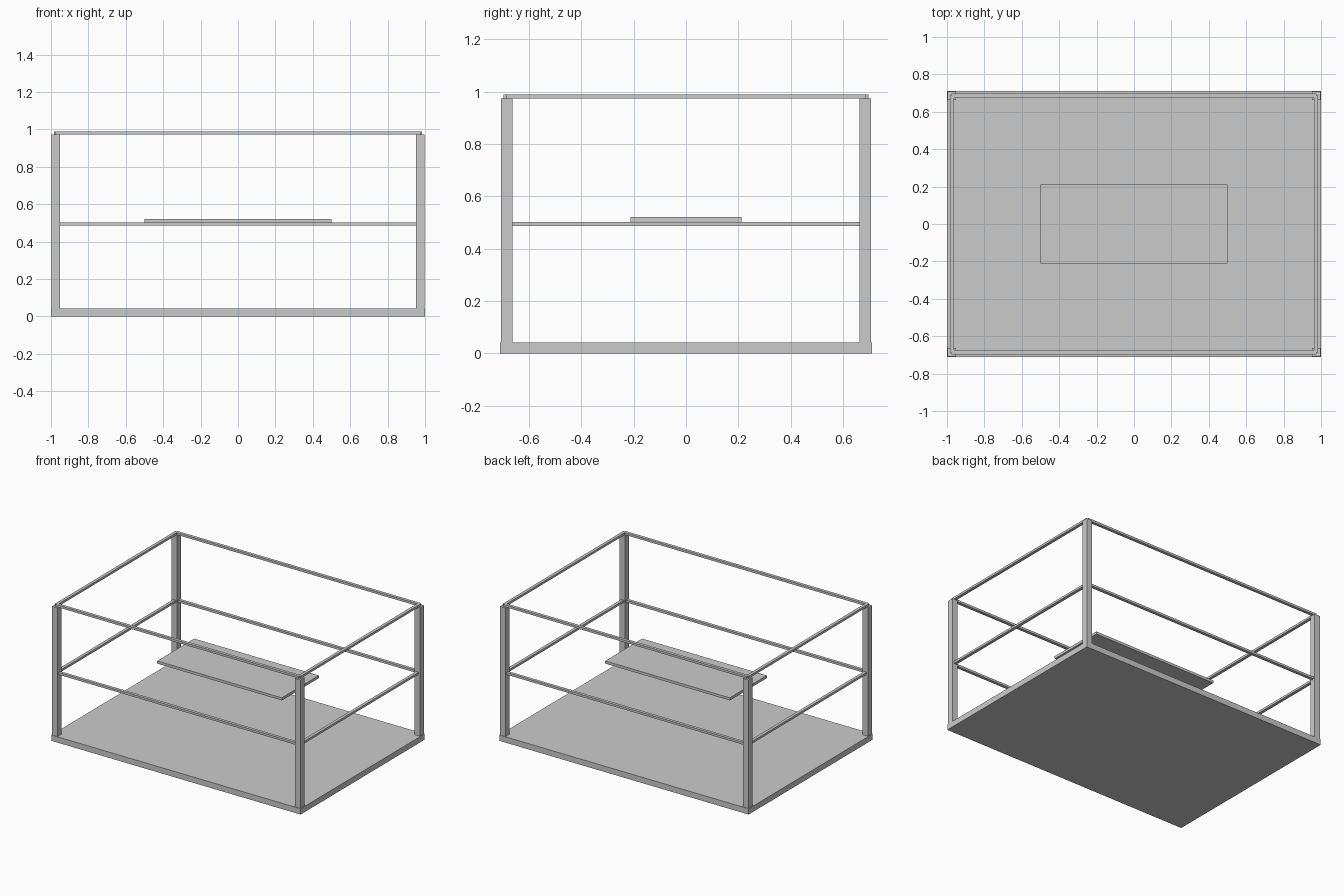
import bpy
import bmesh
from mathutils import Matrix, Vector

cube = bpy.data.objects.get("Cube")
if cube:
    bpy.data.objects.remove(cube, do_unlink=True)

GREY = (0.6, 0.6, 0.6, 1.0)
grey = bpy.data.materials.new("light_grey")
grey.use_nodes = True
grey.diffuse_color = GREY
grey.node_tree.nodes["Principled BSDF"].inputs["Base Color"].default_value = GREY


def box(name, low, high):
    """Add a flat-faced box between two opposite corners."""
    low, high = Vector(low), Vector(high)
    bm = bmesh.new()
    bmesh.ops.create_cube(
        bm, size=1,
        matrix=Matrix.Translation((low + high) / 2) @ Matrix.Diagonal((*(high - low), 1)))
    mesh = bpy.data.meshes.new(name)
    bm.to_mesh(mesh)
    bm.free()
    mesh.materials.append(grey)
    obj = bpy.data.objects.new(name, mesh)
    bpy.context.collection.objects.link(obj)
    return obj


def centred(name, x, y, half_x, half_y, bottom, top):
    return box(name, (x - half_x, y - half_y, bottom), (x + half_x, y + half_y, top))


# Floor slab and the raised central panel
BASE_TOP = 0.042
POST_TOP = 0.974
centred("floor", 0, 0, 1.0, 0.711, 0, BASE_TOP)
centred("centre_panel", 0, 0, 0.5, 0.212, 0.503, 0.522)

# Corner posts
for side, sx in (("right", -1), ("left", 1)):
    for end, sy in (("front", -1), ("back", 1)):
        centred(f"{end}_{side}_post", sx * 0.9745, sy * 0.685,
                0.0225, 0.0225, BASE_TOP, POST_TOP)

# Middle and top rails, with small notches where they meet at the corners
RAIL = 0.011
for level, bottom in (("middle", 0.487), ("top", POST_TOP)):
    top = bottom + 0.016
    for end, sy in (("front", -1), ("back", 1)):
        centred(f"{level}_{end}_rail", 0, sy * 0.686, 0.975, RAIL, bottom, top)
    for side, sx in (("right", -1), ("left", 1)):
        centred(f"{level}_{side}_rail", sx * 0.974, 0, RAIL, 0.688, bottom, top)
